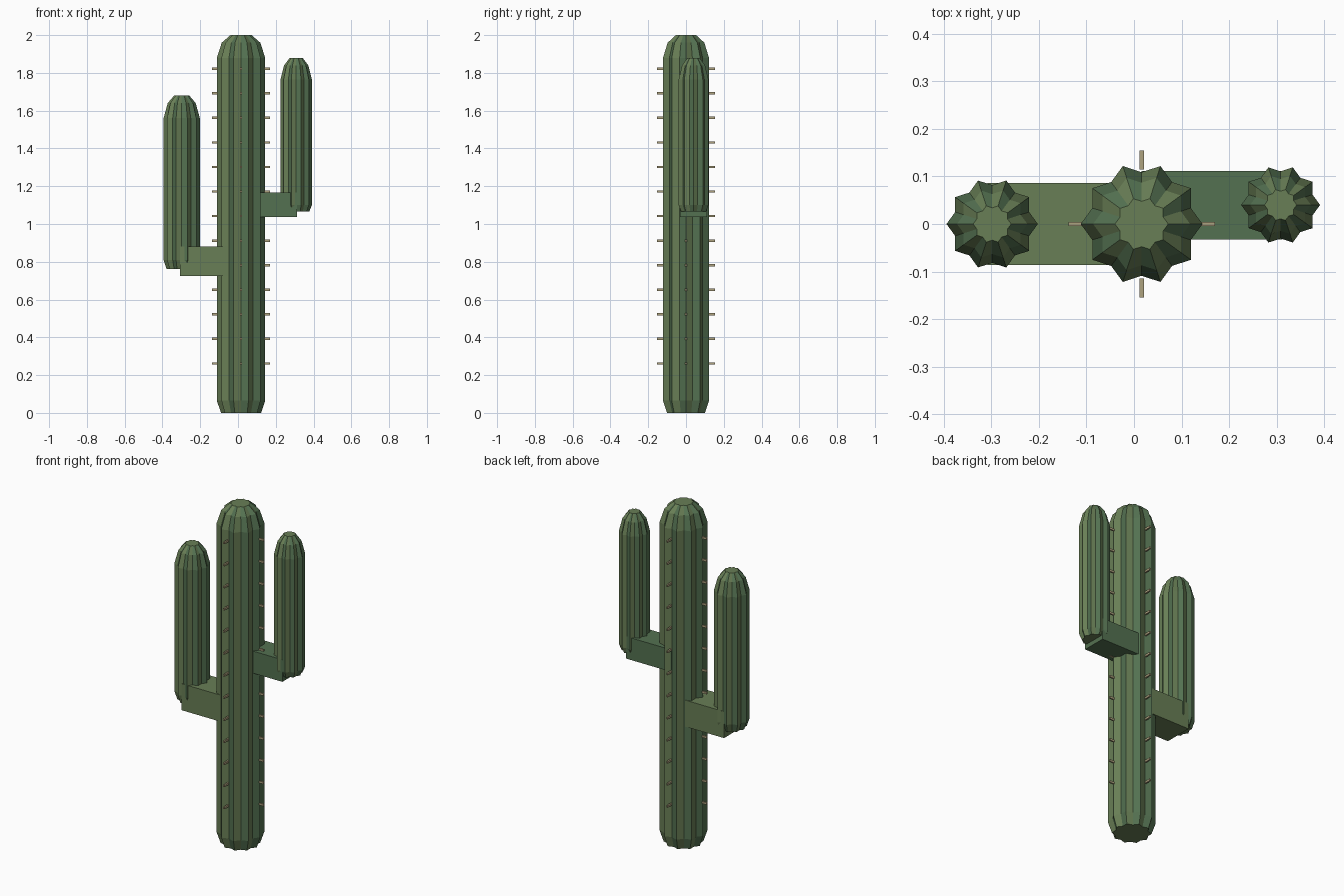
import bpy, bmesh, math
from mathutils import Vector

if "Cube" in bpy.data.objects:
    bpy.data.objects.remove(bpy.data.objects["Cube"])


def material(name, rgb):
    m = bpy.data.materials.new(name)
    m.diffuse_color = (*rgb, 1)
    m.use_nodes = True
    m.node_tree.nodes["Principled BSDF"].inputs["Base Color"].default_value = m.diffuse_color
    return m


light = material("light_green", (0.14, 0.21, 0.092))
dark = material("dark_green", (0.088, 0.165, 0.082))
straw = material("spine_straw", (0.42, 0.36, 0.21))


def finish(name, bm, mats):
    bmesh.ops.recalc_face_normals(bm, faces=bm.faces)
    me = bpy.data.meshes.new(name)
    bm.to_mesh(me)
    bm.free()
    for m in mats:
        me.materials.append(m)
    ob = bpy.data.objects.new(name, me)
    bpy.context.collection.objects.link(ob)
    return ob


def ribbed_column(name, x, y, profile, ribs=10, groove=0.85):
    """Star-shaped rings lofted along a (radius, z) profile, capped both ends."""
    bm = bmesh.new()
    n = ribs * 2
    rings = []
    for r, z in profile:
        ring = []
        for i in range(n):
            a = math.pi * i / ribs
            k = r * (groove if i % 2 else 1)
            ring.append(bm.verts.new((x + k * math.cos(a), y + k * math.sin(a), z)))
        rings.append(ring)
    for lo, hi in zip(rings, rings[1:]):
        for i in range(n):
            j = (i + 1) % n
            f = bm.faces.new((lo[i], lo[j], hi[j], hi[i]))
            f.material_index = i % 2
    bm.faces.new(rings[0][::-1])
    bm.faces.new(rings[-1])
    return finish(name, bm, [light, dark])


def add_box(bm, lo, hi):
    lo, hi = Vector(lo), Vector(hi)
    vs = bmesh.ops.create_cube(bm, size=1)["verts"]
    for v in vs:
        v.co = (lo + hi) / 2 + v.co * (hi - lo)


def box(name, lo, hi, mat):
    bm = bmesh.new()
    add_box(bm, lo, hi)
    return finish(name, bm, [mat])


CX = 0.016  # trunk centre

# Trunk and the two upright arms
ribbed_column("trunk", CX, 0, [(0.106, 0), (0.128, 0.065), (0.128, 1.88),
                               (0.102, 1.96), (0.056, 2.0)])
ribbed_column("left_arm", -0.298, 0, [(0.08, 0.762), (0.096, 0.81), (0.096, 1.56),
                                      (0.074, 1.64), (0.04, 1.68)])
ribbed_column("right_arm", 0.308, 0.04, [(0.069, 1.065), (0.083, 1.10), (0.083, 1.765),
                                         (0.064, 1.84), (0.034, 1.88)])

# Square elbows joining arms to the trunk
box("left_elbow", (-0.308, -0.086, 0.726), (CX, 0.086, 0.882), light)
box("right_elbow", (CX, -0.033, 1.038), (0.312, 0.111, 1.168), dark)

# Four vertical rows of spines
bm = bmesh.new()
h = 0.0045
for k in range(13):
    z = 0.262 + 0.13 * k
    for s in (-1, 1):
        a, b = sorted((s * 0.114, s * 0.154))
        add_box(bm, (CX + a, -h, z - 0.006), (CX + b, h, z + 0.006))
        add_box(bm, (CX - h, a, z - 0.006), (CX + h, b, z + 0.006))
finish("spines", bm, [straw])
